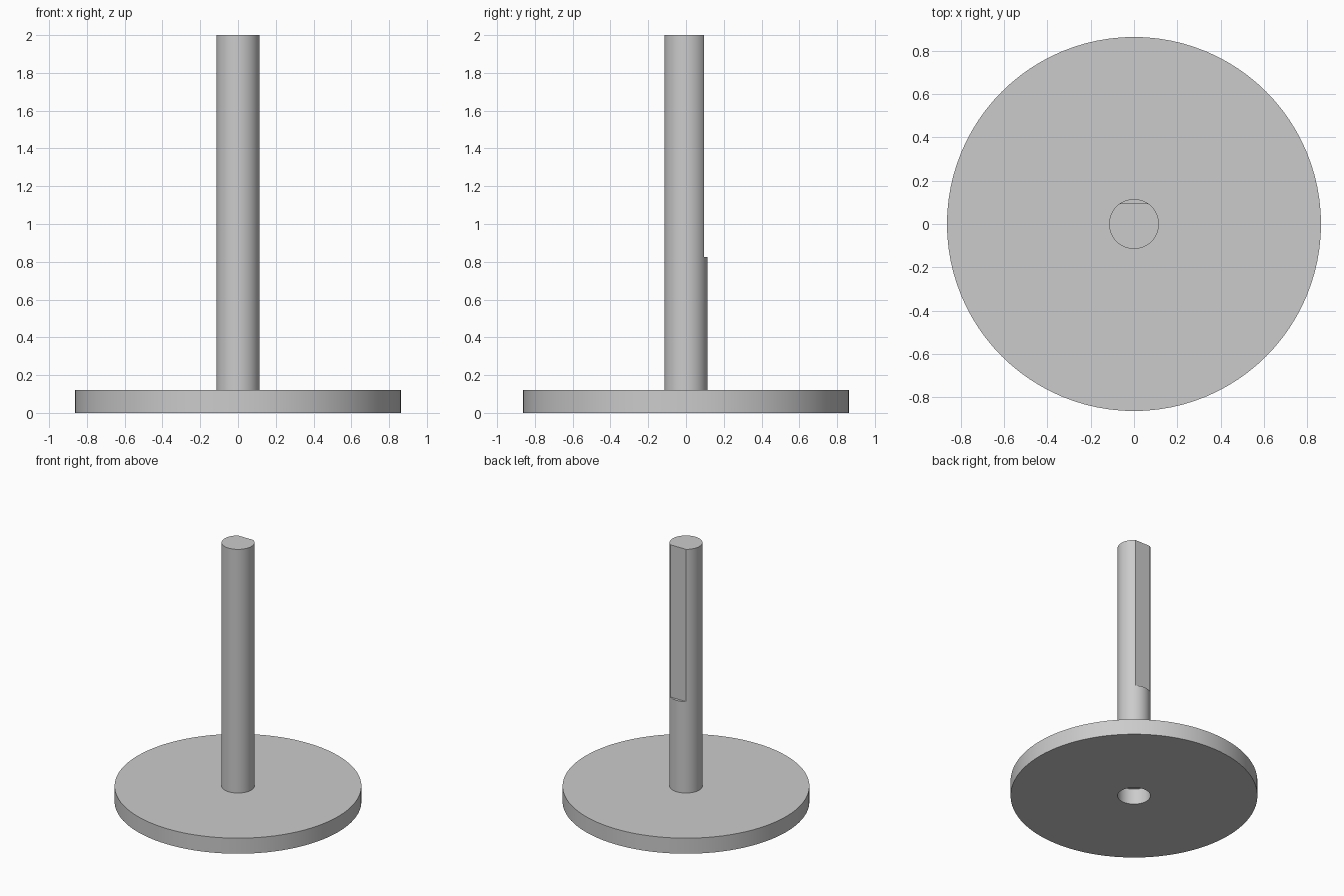
import bpy, bmesh, math
from mathutils import Matrix, Vector

if "Cube" in bpy.data.objects:
    bpy.data.objects.remove(bpy.data.objects["Cube"], do_unlink=True)

BASE_R, SHAFT_R = 0.863, 0.115
BASE_H, TOP = 0.12, 2.0
FLAT_Y, FLAT_Z = 0.094, 0.825
SIDES = 96

grey = bpy.data.materials.new("plain grey")
grey.use_nodes = True
colour = (0.6, 0.6, 0.6, 1)
grey.diffuse_color = colour
grey.node_tree.nodes["Principled BSDF"].inputs["Base Color"].default_value = colour


def finish(name, bm):
    bmesh.ops.recalc_face_normals(bm, faces=bm.faces)
    mesh = bpy.data.meshes.new(name)
    bm.to_mesh(mesh)
    bm.free()
    mesh.materials.append(grey)
    obj = bpy.data.objects.new(name, mesh)
    bpy.context.collection.objects.link(obj)
    return obj


def smooth(obj):
    bpy.ops.object.select_all(action="DESELECT")
    obj.select_set(True)
    bpy.context.view_layer.objects.active = obj
    bpy.ops.object.shade_smooth_by_angle(angle=math.radians(30))


# Round base: a rectangular section spun around the axis, leaving the centre hole
bm = bmesh.new()
section = [(SHAFT_R, 0), (BASE_R, 0), (BASE_R, BASE_H), (SHAFT_R, BASE_H)]
verts = [bm.verts.new((r, 0, z)) for r, z in section]
edges = [bm.edges.new((verts[i], verts[(i + 1) % 4])) for i in range(4)]
bmesh.ops.spin(bm, geom=verts + edges, cent=(0, 0, 0), axis=(0, 0, 1),
               angle=math.tau, steps=SIDES, use_merge=True)
bmesh.ops.remove_doubles(bm, verts=bm.verts, dist=0.0001)
base = finish("round_base", bm)
smooth(base)

# Shaft: closed cylinder standing over the hole
bm = bmesh.new()
bmesh.ops.create_cone(bm, cap_ends=True, segments=SIDES, radius1=SHAFT_R,
                      radius2=SHAFT_R, depth=TOP - BASE_H,
                      matrix=Matrix.Translation((0, 0, (TOP + BASE_H) / 2)))
shaft = finish("shaft", bm)

# Cutter for the flat along the back of the upper shaft
bm = bmesh.new()
size = Vector((0.5, 0.2, 1.5))
centre = Vector((0, FLAT_Y + size.y / 2, FLAT_Z + size.z / 2))
bmesh.ops.create_cube(bm, size=1, matrix=Matrix.Translation(centre) @ Matrix.Diagonal(size.to_4d()))
cutter = finish("flat_cutter", bm)
cutter.hide_render = True

cut = shaft.modifiers.new("flat", "BOOLEAN")
cut.operation = "DIFFERENCE"
cut.solver = "EXACT"
cut.object = cutter
bpy.context.view_layer.objects.active = shaft
bpy.ops.object.modifier_apply(modifier=cut.name)
bpy.data.objects.remove(cutter, do_unlink=True)
smooth(shaft)
